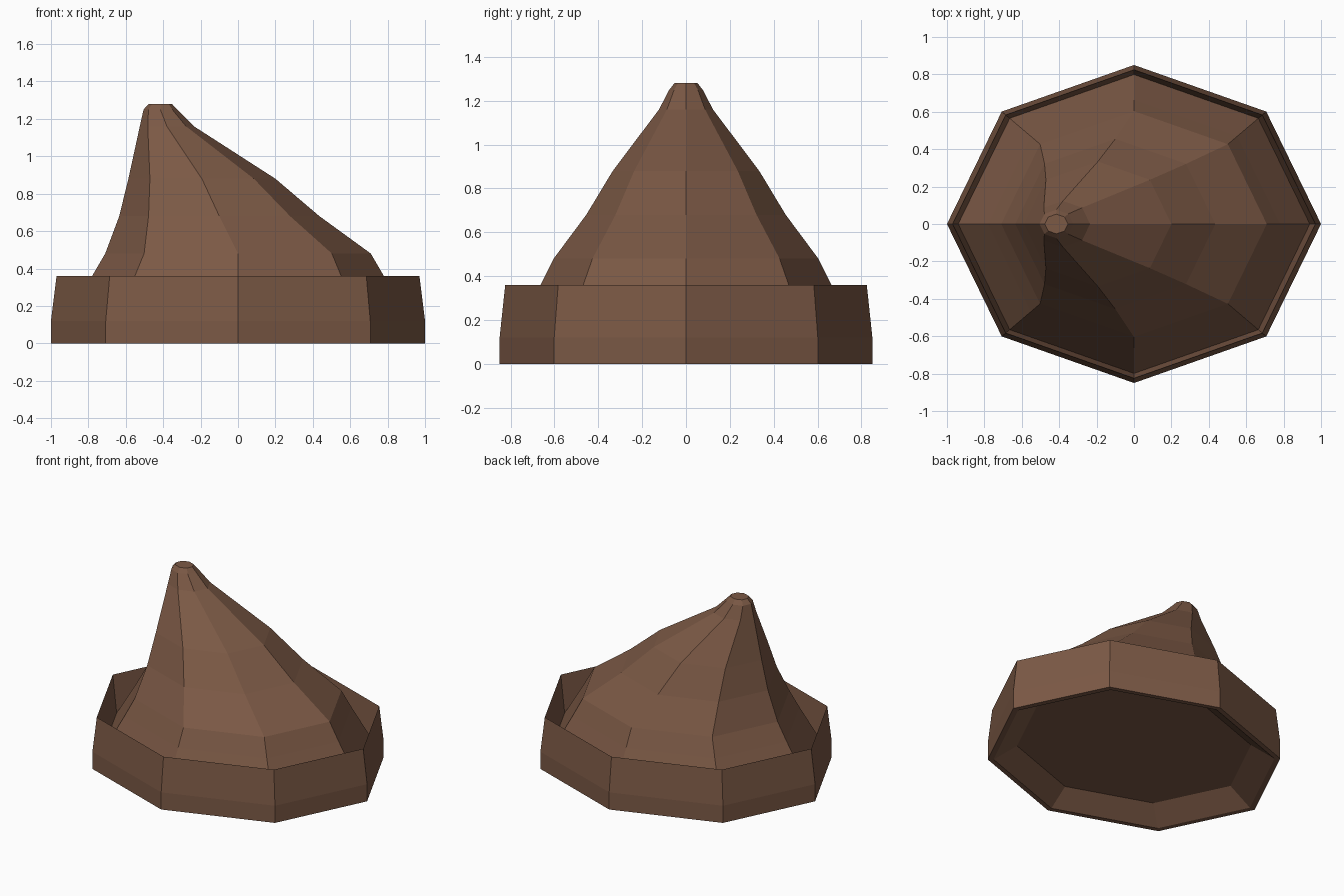
import bpy, bmesh, math

if "Cube" in bpy.data.objects:
    bpy.data.objects.remove(bpy.data.objects["Cube"])

SIDES = 8
ASPECT = 0.85  # depth of each ring relative to its width

# Rings from the underside, round the brim and up to the tip: (centre x, x radius, z)
RINGS = [
    # hollowed underside
    (0.0, 0.80, 0.10), (0.0, 0.96, 0.0),
    # upturned brim, outside then inside
    (0.0, 1.0, 0.0), (0.0, 1.0, 0.12), (0.0, 0.97, 0.36), (0.0, 0.94, 0.10),
    # leaning crown
    (0.0, 0.78, 0.36), (0.0, 0.71, 0.48), (-0.10, 0.535, 0.68),
    (-0.193, 0.393, 0.88), (-0.38, 0.145, 1.16),
    # blunt tip
    (-0.415, 0.09, 1.25), (-0.415, 0.062, 1.28),
]


def loft(name, rings):
    """Skin a stack of elliptical rings and cap both ends."""
    bm = bmesh.new()
    loops = []
    for cx, r, z in rings:
        angles = [2 * math.pi * i / SIDES for i in range(SIDES)]
        loops.append([bm.verts.new((cx + r * math.cos(a), ASPECT * r * math.sin(a), z))
                      for a in angles])
    for low, high in zip(loops, loops[1:]):
        for i in range(SIDES):
            j = (i + 1) % SIDES
            bm.faces.new((low[i], low[j], high[j], high[i]))
    bm.faces.new(loops[0][::-1])
    bm.faces.new(loops[-1])
    bmesh.ops.recalc_face_normals(bm, faces=bm.faces)
    mesh = bpy.data.meshes.new(name)
    bm.to_mesh(mesh)
    bm.free()
    obj = bpy.data.objects.new(name, mesh)
    bpy.context.collection.objects.link(obj)
    return obj


# Brim and crown are one continuous skin
hat = loft("pointed_hat", RINGS)
brown = bpy.data.materials.new("brown")
brown.diffuse_color = (0.20, 0.10, 0.06, 1)
brown.use_nodes = True
brown.node_tree.nodes["Principled BSDF"].inputs["Base Color"].default_value = brown.diffuse_color
hat.data.materials.append(brown)
